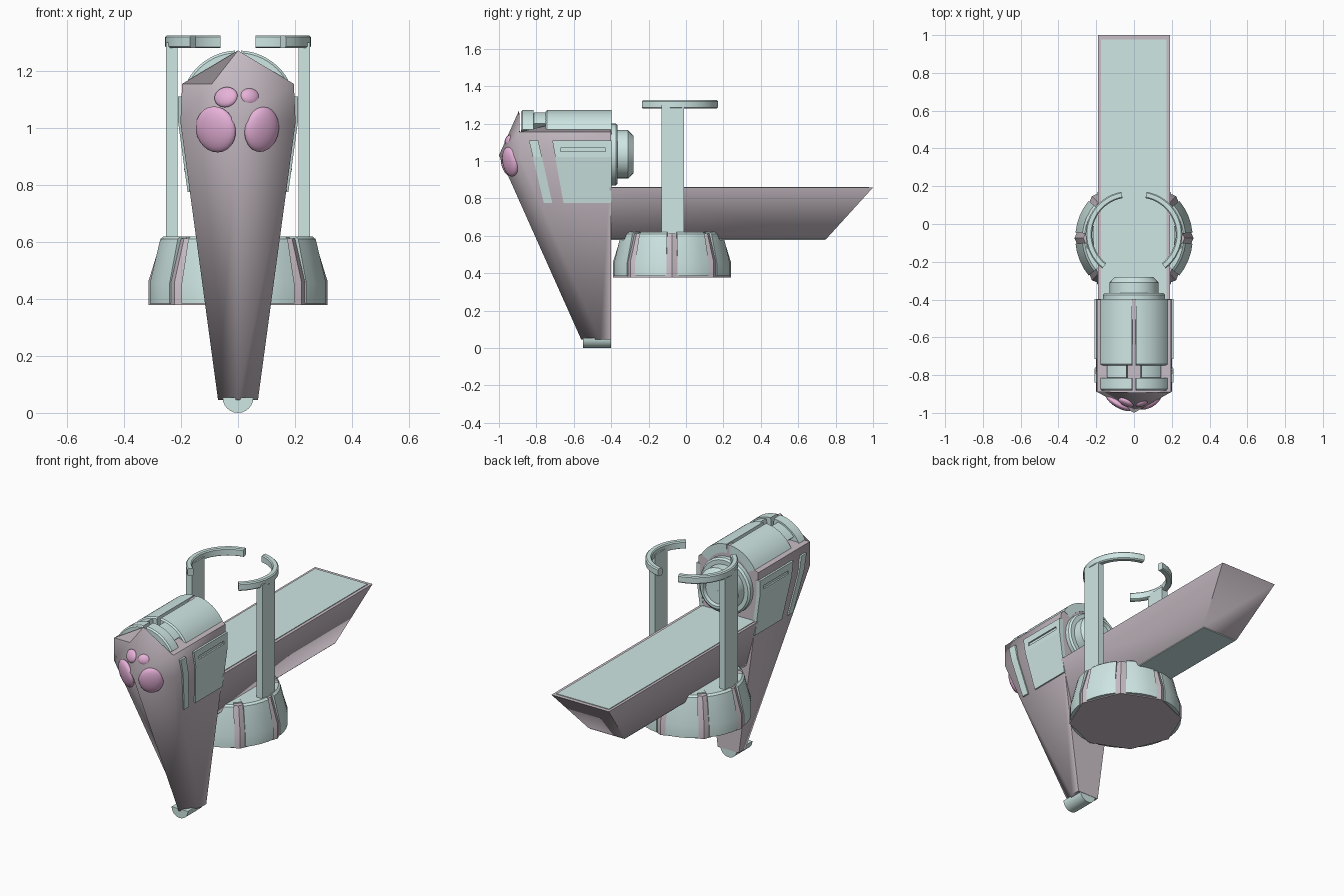
import bpy, bmesh, math
from mathutils import Matrix, Vector

if "Cube" in bpy.data.objects:
    bpy.data.objects.remove(bpy.data.objects["Cube"])


def material(name, rgb):
    m = bpy.data.materials.new(name)
    m.diffuse_color = (*rgb, 1)
    m.use_nodes = True
    m.node_tree.nodes["Principled BSDF"].inputs["Base Color"].default_value = m.diffuse_color
    return m


TEAL = material("pale teal", (0.64, 0.82, 0.80))
MAUVE = material("grey mauve", (0.59, 0.52, 0.57))
PINK = material("pink", (0.83, 0.46, 0.72))


def finish(name, bm, mat, mirror=False, angle=35):
    bmesh.ops.recalc_face_normals(bm, faces=bm.faces)
    me = bpy.data.meshes.new(name)
    bm.to_mesh(me)
    bm.free()
    me.materials.append(mat)
    ob = bpy.data.objects.new(name, me)
    bpy.context.collection.objects.link(ob)
    if mirror:
        ob.modifiers.new("mirror", 'MIRROR')
    bpy.ops.object.select_all(action='DESELECT')
    ob.select_set(True)
    bpy.context.view_layer.objects.active = ob
    bpy.ops.object.shade_smooth_by_angle(angle=math.radians(angle))
    return ob


def loft(name, rings, mat, closed=False, **kw):
    """Skin a list of equal-length point rings and cap the ends."""
    bm = bmesh.new()
    vs = [[bm.verts.new(p) for p in r] for r in rings]
    n = len(vs[0])
    pairs = list(zip(vs, vs[1:])) + ([(vs[-1], vs[0])] if closed else [])
    for a, b in pairs:
        for i in range(n):
            j = (i + 1) % n
            bm.faces.new((a[i], a[j], b[j], b[i]))
    if not closed:
        bm.faces.new(vs[0])
        bm.faces.new(vs[-1])
    return finish(name, bm, mat, **kw)


def sweep(name, profile, a0, a1, steps, centre, mat, axis='Z', **kw):
    """Turn a (radius, height) profile about an axis from a0 to a1 degrees."""
    full = a1 - a0 >= 360
    rings = []
    for k in range(steps if full else steps + 1):
        a = math.radians(a0 + (a1 - a0) * k / steps)
        c, s = math.cos(a), math.sin(a)
        rings.append([Vector(centre) + (Vector((r * c, r * s, h)) if axis == 'Z'
                      else Vector((r * c, h, r * s))) for r, h in profile])
    return loft(name, rings, mat, closed=full, **kw)


def box(name, lo, hi, mat, **kw):
    rings = [[(lo[0], lo[1], z), (hi[0], lo[1], z), (hi[0], hi[1], z), (lo[0], hi[1], z)]
             for z in (lo[2], hi[2])]
    return loft(name, rings, mat, **kw)


# Wedge-shaped prow: rings of front ridge, sides and back
def prow_ring(hw, zs, zc, y_ridge, y_side):
    return [(0, y_ridge, zc), (hw, y_side, zs), (hw, -0.4, zs),
            (0, -0.4, zc), (-hw, -0.4, zs), (-hw, y_side, zs)]


loft("prow", [prow_ring(0.07, 0.045, 0.045, -0.56, -0.46),
              prow_ring(0.202, 1.02, 1.03, -1.0, -0.885),
              prow_ring(0.196, 1.155, 1.272, -0.892, -0.89)], MAUVE, angle=75)

# Rounded foot under the prow
sweep("prow_foot", [(0.001, -0.55), (0.054, -0.55), (0.054, -0.402), (0.001, -0.402)],
      180, 360, 12, (0, 0, 0.054), TEAL, axis='Y')

# Curved roof shells, split along the ridge
for name, y0, y1, r, a0, a1 in (("roof_shell", -0.75, -0.398, 0.202, 29, 87),
                                ("roof_link", -0.82, -0.74, 0.194, 42, 78),
                                ("roof_band", -0.882, -0.815, 0.202, 29, 87)):
    sweep(name, [(0.15, y0), (r - 0.008, y0), (r, y0 + 0.008), (r, y1), (0.15, y1)],
          a0, a1, 10, (0, 0, 1.07), TEAL, axis='Y', mirror=True)


# Side plates that follow the flare of the prow
def half_width(z):
    return 0.07 + 0.132 * min(1, (z - 0.045) / 0.975)


def side_plate(name, top, bottom, z0, z1, lift, mat):
    rings = []
    for z in sorted({z0, z1, min(max(1.02, z0), z1)}):
        t = (z - z0) / (z1 - z0)
        ya, yb = (b + (u - b) * t for u, b in zip(top, bottom))
        x = half_width(z)
        rings.append([(x - 0.015, ya, z), (x + lift, ya, z),
                      (x + lift, yb, z), (x - 0.015, yb, z)])
    return loft(name, rings, mat, mirror=True, angle=5)


side_plate("side_strip", (-0.84, -0.79), (-0.76, -0.715), 0.775, 1.11, 0.008, TEAL)
panel = side_plate("side_panel", (-0.715, -0.398), (-0.655, -0.398), 0.775, 1.11, 0.008, TEAL)

# Slot recessed into the side panel
cutter = box("slot_cutter", (0.201, -0.67, 1.05), (0.25, -0.43, 1.07), TEAL)
cutter.hide_render = True
cutter.hide_viewport = True
cut = panel.modifiers.new("slot", 'BOOLEAN')
cut.operation = 'DIFFERENCE'
cut.object = cutter
panel.modifiers.move(panel.modifiers.find("slot"), 0)

# Stepped round port on the back of the prow
sweep("rear_port", [(0.001, -0.41), (0.165, -0.41), (0.165, -0.375), (0.155, -0.365),
                    (0.13, -0.365), (0.13, -0.31), (0.10, -0.28), (0.085, -0.28),
                    (0.08, -0.30), (0.001, -0.30)],
      0, 360, 24, (0, 0, 1.035), TEAL, axis='Y')

# Four pads on the nose
for name, x, y, z, rx, rz, thick, tilt in (
        ("large_pad_left", -0.078, -0.943, 0.995, 0.08, 0.082, 0.028, -10),
        ("large_pad_right", 0.083, -0.940, 0.995, 0.068, 0.08, 0.028, -10),
        ("small_pad_left", -0.042, -0.945, 1.108, 0.044, 0.037, 0.018, 18),
        ("small_pad_right", 0.042, -0.945, 1.11, 0.036, 0.030, 0.018, 18)):
    bm = bmesh.new()
    bmesh.ops.create_uvsphere(bm, u_segments=20, v_segments=12, radius=1)
    turn = math.radians(math.copysign(30 if rx > 0.05 else 24, x))
    bm.transform(Matrix.Translation((x, y, z)) @ Matrix.Rotation(turn, 4, 'Z')
                 @ Matrix.Rotation(math.radians(-tilt), 4, 'X')
                 @ Matrix.Diagonal((rx, thick, rz, 1)))
    finish(name, bm, PINK, angle=60)

# Tail beam with a raked end, and its top and bottom plates
loft("tail_beam", [[(-0.19, y, 0.858), (0.19, y, 0.858), (0.12, yb, 0.583), (-0.12, yb, 0.583)]
                   for y, yb in ((-0.41, -0.41), (1.0, 0.75))], MAUVE, angle=80)
box("tail_top_plate", (-0.175, -0.4, 0.854), (0.172, 0.978, 0.862), TEAL)
box("tail_bottom_plate", (-0.115, -0.4, 0.578), (0.115, 0.745, 0.586), TEAL)

# Round pod: eight-sided core with curved outer panels and a cap
POD = (0, -0.075, 0)
sweep("pod_core", [(0.001, 0.378), (0.315, 0.378), (0.315, 0.46), (0.268, 0.612), (0.001, 0.612)],
      0, 360, 8, POD, MAUVE, angle=20)
for k in range(8):
    sweep("pod_panel", [(0.24, 0.384), (0.311, 0.384), (0.311, 0.455), (0.274, 0.61),
                        (0.262, 0.62), (0.20, 0.62)],
          45 * k + 5.5, 45 * k + 39.5, 4, POD, TEAL, angle=25)
sweep("pod_cap", [(0.001, 0.60), (0.235, 0.60), (0.235, 0.618), (0.001, 0.618)],
      0, 360, 24, POD, TEAL)

# Uprights carrying the open ring arms
box("upright", (0.213, -0.13, 0.60), (0.252, -0.01, 1.30), TEAL, mirror=True)
sweep("ring_arm", [(0.195, 1.284), (0.201, 1.28), (0.223, 1.28), (0.229, 1.286),
                   (0.229, 1.319), (0.223, 1.325), (0.201, 1.325), (0.195, 1.319)],
      -52, 80, 20, (0.027, -0.055, 0), TEAL, mirror=True)
